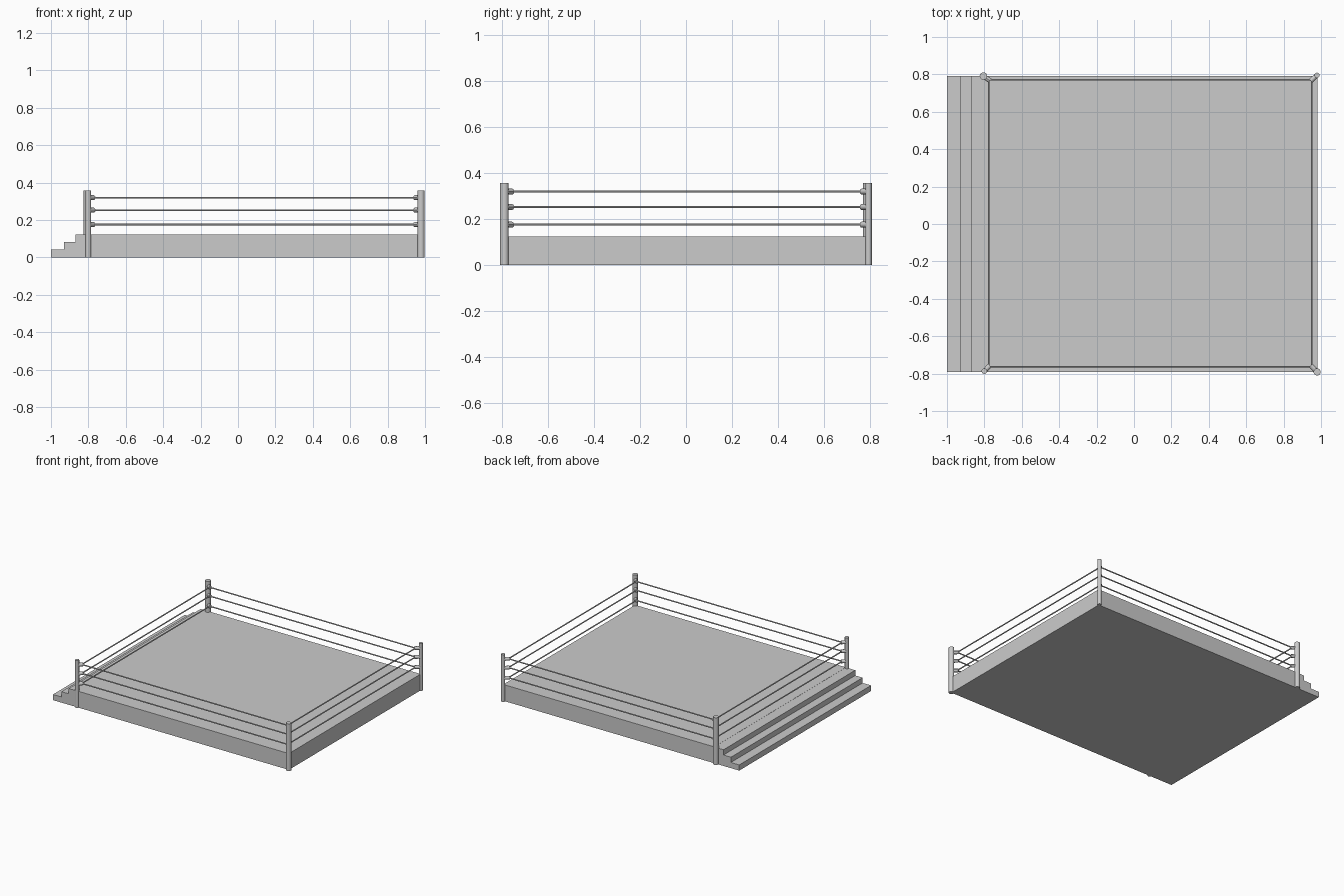
import bpy
from mathutils import Vector

if "Cube" in bpy.data.objects:
    bpy.data.objects.remove(bpy.data.objects["Cube"])

grey = bpy.data.materials.new("light grey")
grey.diffuse_color = (0.6, 0.6, 0.6, 1)
grey.use_nodes = True
grey.node_tree.nodes["Principled BSDF"].inputs["Base Color"].default_value = grey.diffuse_color


def box(name, x0, x1, y0, y1, z0, z1):
    bpy.ops.mesh.primitive_cube_add(
        size=1, location=((x0 + x1) / 2, (y0 + y1) / 2, (z0 + z1) / 2))
    ob = bpy.context.object
    ob.name = name
    ob.scale = (x1 - x0, y1 - y0, z1 - z0)
    bpy.ops.object.transform_apply(location=False, rotation=False, scale=True)
    ob.data.materials.append(grey)


def rod(name, a, b, radius, sides):
    a, b = Vector(a), Vector(b)
    bpy.ops.mesh.primitive_cylinder_add(
        vertices=sides, radius=radius, depth=(b - a).length, location=(a + b) / 2)
    ob = bpy.context.object
    ob.name = name
    ob.rotation_euler = (b - a).to_track_quat('Z', 'Y').to_euler()
    ob.data.materials.append(grey)
    bpy.ops.object.shade_smooth_by_angle()


# raised floor
HALF = 0.79
box("platform", -0.79, 0.98, -HALF, HALF, 0, 0.124)

# full-width stairs on the left side
for i, (x0, x1, top) in enumerate([(-1, -0.93, 0.043), (-0.93, -0.868, 0.083),
                                   (-0.868, -0.79, 0.123)]):
    box(f"step_{i + 1}", x0, -0.79, -HALF, HALF, top - 0.042 if i else 0, top)
    if i:
        box(f"step_base_{i + 1}", x0, -0.79, -HALF, HALF, 0, top - 0.042)

# corner posts (x, y, radius), each paired with the rope corner next to it
posts = [(-0.80, -0.787, 0.015), (0.979, -0.791, 0.019),
         (0.978, 0.795, 0.014), (-0.805, 0.791, 0.02)]
corners = [(-0.777, -0.763), (0.951, -0.763), (0.951, 0.771), (-0.777, 0.771)]
for i, (x, y, r) in enumerate(posts):
    rod(f"corner_post_{i + 1}", (x, y, 0), (x, y, 0.358), r, 20)

# three rope levels, with diagonal couplings to the posts
for level, z in enumerate((0.176, 0.253, 0.32)):
    for i in range(4):
        a, b = corners[i], corners[(i + 1) % 4]
        rod(f"rope_{level + 1}_{i + 1}", (*a, z), (*b, z), 0.0045, 10)
        c, p = Vector((*a, z)), Vector((posts[i][0], posts[i][1], z))
        tip = c + (c - p).normalized() * 0.008
        rod(f"rope_coupling_{level + 1}_{i + 1}", p, tip, 0.013, 12)
